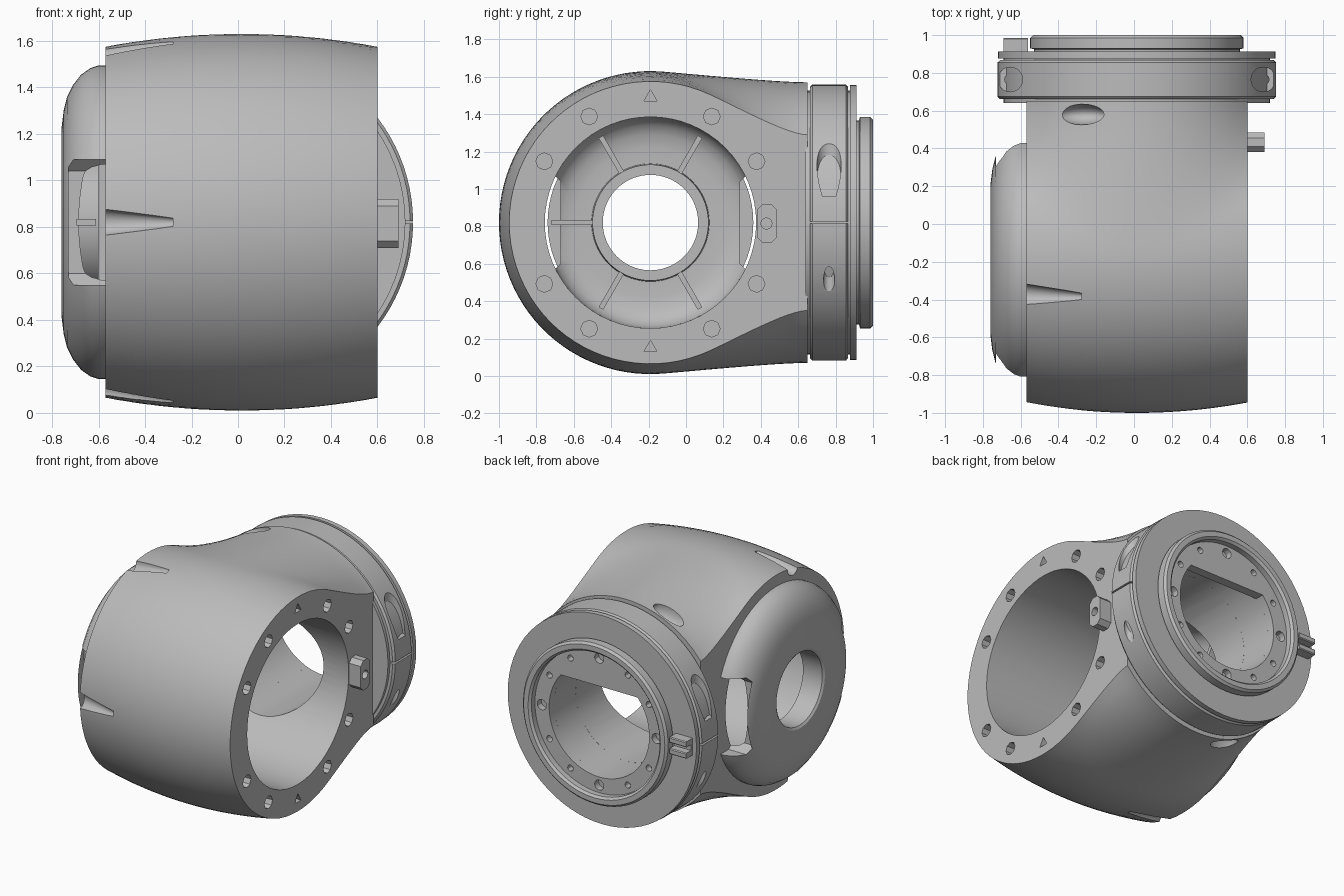
import bpy, bmesh
from math import sin, cos, pi, radians, sqrt
from mathutils import Vector, Matrix

if "Cube" in bpy.data.objects:
    bpy.data.objects.remove(bpy.data.objects["Cube"], do_unlink=True)

grey = bpy.data.materials.new("cast_grey")
grey.use_nodes = True
COLOUR = (0.5, 0.5, 0.5, 1)
grey.diffuse_color = COLOUR
grey.node_tree.nodes["Principled BSDF"].inputs["Base Color"].default_value = COLOUR

CX, BY, CZ = 0.015, -0.19, 0.82      # neck axis x, barrel axis y, common height
X0, X1 = -0.57, 0.60                 # barrel end planes
BORE, NECK_BORE = 0.565, 0.39


def finish(name, bm):
    bmesh.ops.recalc_face_normals(bm, faces=bm.faces)
    mesh = bpy.data.meshes.new(name)
    bm.to_mesh(mesh)
    bm.free()
    mesh.materials.append(grey)
    ob = bpy.data.objects.new(name, mesh)
    bpy.context.collection.objects.link(ob)
    return ob


def rod(name, p0, p1, r0, r1=None, seg=32):
    """Cylinder or cone between two points."""
    p0, p1 = Vector(p0), Vector(p1)
    d = p1 - p0
    m = Matrix.Translation((p0 + p1) / 2) @ d.to_track_quat('Z', 'Y').to_matrix().to_4x4()
    bm = bmesh.new()
    bmesh.ops.create_cone(bm, cap_ends=True, segments=seg, radius1=r0,
                          radius2=r0 if r1 is None else r1, depth=d.length, matrix=m)
    return finish(name, bm)


def box(name, lo, hi, bevel=0, spin=None):
    lo, hi = Vector(lo), Vector(hi)
    bm = bmesh.new()
    bmesh.ops.create_cube(bm, size=1, matrix=Matrix.Translation((lo + hi) / 2)
                          @ Matrix.Diagonal((*(hi - lo), 1)))
    if bevel:
        edges = [e for e in bm.edges if abs(e.verts[0].co.x - e.verts[1].co.x) > 1e-4]
        bmesh.ops.bevel(bm, geom=edges, offset=bevel, segments=1, affect='EDGES')
    if spin is not None:
        m = Matrix.Translation((0, BY, CZ)) @ Matrix.Rotation(spin, 4, 'X')
        bmesh.ops.transform(bm, matrix=m, verts=bm.verts)
    return finish(name, bm)


def loft(name, loops, wrap):
    """Skin equal closed loops; wrap joins the last loop to the first."""
    bm = bmesh.new()
    rings = [[bm.verts.new(p) for p in loop] for loop in loops]
    n = len(rings[0])
    for a, b in zip(rings, rings[1:] + rings[:1] if wrap else rings[1:]):
        for i in range(n):
            j = (i + 1) % n
            bm.faces.new((a[i], a[j], b[j], b[i]))
    if not wrap:
        bm.faces.new(rings[0])
        bm.faces.new(rings[-1])
    return finish(name, bm)


def revolve(name, profile, axis, seg=72):
    """Spin a closed (radius, distance) profile about the barrel (X) or neck (Y) axis."""
    loops = []
    for k in range(seg):
        c, s = cos(2 * pi * k / seg), sin(2 * pi * k / seg)
        if axis == 'X':
            loops.append([(d, BY + r * c, CZ + r * s) for r, d in profile])
        else:
            loops.append([(CX + r * c, d, CZ + r * s) for r, d in profile])
    return loft(name, loops, True)


def cut(ob, cutters):
    bpy.context.view_layer.objects.active = ob
    for c in cutters:
        mod = ob.modifiers.new("cut", 'BOOLEAN')
        mod.operation, mod.solver, mod.object = 'DIFFERENCE', 'EXACT', c
        bpy.ops.object.modifier_apply(modifier=mod.name)
        bpy.data.objects.remove(c, do_unlink=True)


def polar(x, r, deg):
    """Point at an angle about the barrel axis, measured from the neck side."""
    return (x, BY + r * cos(radians(deg)), CZ + r * sin(radians(deg)))


# Barrel body: crowned barrel that flows into a round neck, clipped flat at both ends
def outline(x):
    t = (x - CX) / 0.585
    r = 0.81 - 0.055 * t * t
    h = sqrt(0.75 ** 2 - (x - CX) ** 2)
    end = radians(85 - 20 * t * t)
    half = [(r * cos(a), r * sin(a))
            for a in [pi + (end - pi) * i / 26 for i in range(27)]]
    p0, p1 = Vector(half[-1]), Vector((0.65 - BY, h))
    span = p1.x - p0.x
    m0, m1 = Vector((sin(end), -cos(end))) * span, Vector((span * 0.6, 0))
    for i in range(1, 13):
        u = i / 12
        half.append(tuple(p0 * (2 * u**3 - 3 * u**2 + 1) + m0 * (u**3 - 2 * u**2 + u)
                          + p1 * (3 * u**2 - 2 * u**3) + m1 * (u**3 - u**2)))
    full = half + [(y, -z) for y, z in reversed(half[1:])]
    return [(x, BY + y, CZ + z) for y, z in full]


body = loft("barrel_body", [outline(X0 + (X1 - X0) * i / 20) for i in range(21)], False)
cutters = [rod("bore", (-1, BY, CZ), (1, BY, CZ), BORE, seg=64),
           rod("neck_bore", (CX, 0, CZ), (CX, 1, CZ), NECK_BORE, seg=48)]
# Bolt holes and small notches in the open face
for a in (30, 60, 120, 150, 210, 240, 300, 330):
    cutters.append(rod("hole", polar(0.48, 0.655, a), polar(0.7, 0.655, a), 0.045, seg=8))
for a in (90, 270):
    cutters.append(rod("notch", polar(0.54, 0.67, a), polar(0.7, 0.67, a), 0.04, seg=3))
# Tapered tool channels beside the cap
for a in (104, 180, 256):
    cutters.append(rod("channel", polar(-0.64, 0.755, a), polar(-0.28, 0.805, a), 0.066, 0.02, 24))
# Rounded reliefs on the neck
for s in (-1, 1):
    bm = bmesh.new()
    bmesh.ops.create_uvsphere(bm, u_segments=24, v_segments=16, radius=1,
                              matrix=Matrix.Translation((-0.28, 0.58, CZ + s * 0.70))
                              @ Matrix.Diagonal((0.13, 0.055, 0.09, 1)))
    cutters.append(finish("relief", bm))
cut(body, cutters)

# Domed end cap with a central sleeve and side windows
cap = revolve("end_cap", [
    (0.675, -0.565), (0.675, -0.60), (0.663, -0.635), (0.635, -0.675), (0.59, -0.71),
    (0.54, -0.735), (0.48, -0.75), (0.40, -0.76), (0.27, -0.76), (0.255, -0.75),
    (0.255, -0.60), (0.31, -0.60), (0.315, -0.70), (0.40, -0.70), (0.47, -0.69),
    (0.52, -0.665), (0.55, -0.63), (0.565, -0.59), (0.565, -0.565)], 'X')
cut(cap, [box("window", (-0.73, BY + a, CZ - 0.27), (-0.5, BY + b, CZ + 0.27), 0.05)
          for a, b in ((-0.9, -0.48), (0.48, 0.9))])
for k in range(1, 6):
    box("cap_rib_%d" % k, (-0.695, 0.30, -0.014), (-0.61, 0.53, 0.014), spin=k * pi / 3)

# Lug on the open face
lug = box("face_lug", (0.57, 0.38, 0.71), (0.69, 0.485, 0.92), 0.03)
cut(lug, [rod("lug_hole", (0.62, 0.43, 0.815), (0.8, 0.43, 0.815), 0.03, seg=12)])

# Neck core, rear collar and end rim
revolve("neck_core", [(NECK_BORE, 0.64), (0.705, 0.64), (0.705, 0.89), (NECK_BORE, 0.89)], 'Y')
revolve("rear_flange", [(0.5, 0.877), (0.735, 0.877), (0.735, 0.912), (0.5, 0.912)], 'Y')
revolve("end_rim", [(0.50, 0.88), (0.545, 0.88), (0.545, 0.925), (0.565, 0.93),
                    (0.565, 0.985), (0.55, 1.0), (0.515, 1.0), (0.50, 0.985)], 'Y')

# Split clamp ring with countersunk bolts at both sides
clamp = revolve("clamp_ring", [(0.69, 0.662), (0.725, 0.662), (0.738, 0.675),
                               (0.738, 0.855), (0.725, 0.867), (0.69, 0.867)], 'Y', 96)
cutters = [box("split", (-1, 0.6, CZ - 0.006), (1, 0.95, CZ + 0.006))]
for s in (-1, 1):
    x = CX + s * 0.67
    cutters.append(rod("counterbore", (x, 0.765, 0.96), (x, 0.765, 1.7), 0.065))
    cutters.append(rod("bolt_hole", (x, 0.765, 0.2), (x, 0.765, 1.2), 0.03, seg=16))
cut(clamp, cutters)

# Recessed mounting plate with a flat-topped opening and a ring of holes
plate = rod("mounting_plate", (CX, 0.88, CZ), (CX, 0.945, CZ), 0.51, seg=64)
opening = []
for y in (0.8, 1.1):
    loop = []
    for k in range(48):
        a = 2 * pi * k / 48
        loop.append((CX + NECK_BORE * cos(a), y, CZ + min(NECK_BORE * sin(a), 0.25)))
    opening.append(loop)
cutters = [rod("opening", (CX, 0.8, CZ), (CX, 1.1, CZ), NECK_BORE, seg=64)]
cut(cutters[0], [box("flat", (-1, 0.7, CZ + 0.25), (1, 1.2, CZ + 1))])
for k in range(12):
    a = k * pi / 6
    x, z = CX + 0.447 * cos(a), CZ + 0.447 * sin(a)
    cutters.append(rod("plate_hole", (x, 0.9, z), (x, 1.1, z), 0.022 + 0.014 * (k % 3 == 0), seg=12))
cut(plate, cutters)

# Forked locating key on the rear flange
for s, side in ((-1, "lower"), (1, "upper")):
    z = CZ + s * 0.04
    box("key_prong_" + side, (-0.69, 0.90, z - 0.02), (-0.56, 0.985, z + 0.02), 0.006)
box("key_base", (-0.69, 0.90, CZ - 0.03), (-0.56, 0.93, CZ + 0.03))

# Smooth shading with crisp edges
for ob in bpy.context.scene.objects:
    if ob.type == 'MESH':
        bpy.ops.object.select_all(action='DESELECT')
        ob.select_set(True)
        bpy.context.view_layer.objects.active = ob
        bpy.ops.object.shade_smooth_by_angle(angle=radians(30))
